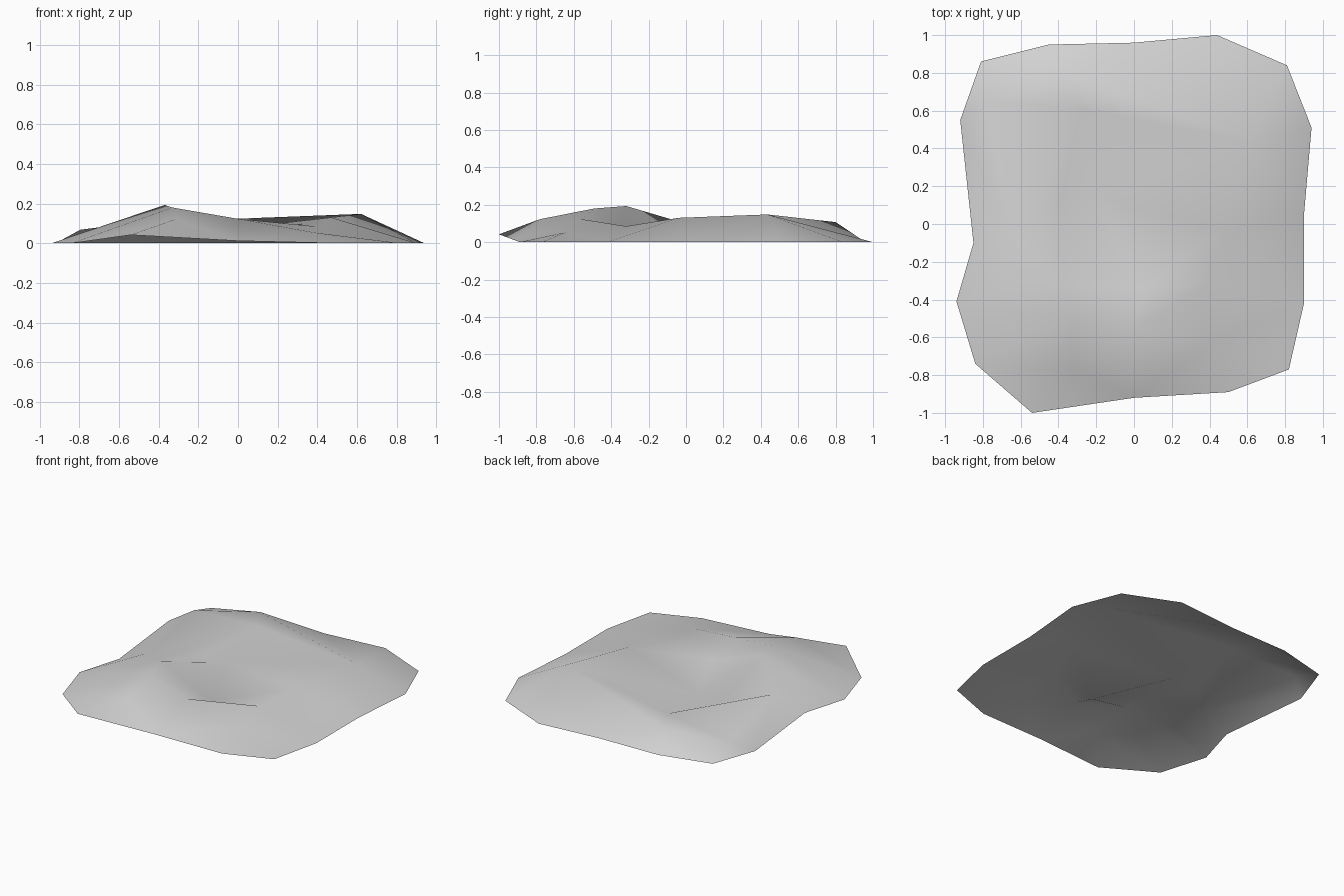
import bpy
import bmesh
from mathutils import Vector
from mathutils.geometry import delaunay_2d_cdt

if "Cube" in bpy.data.objects:
    bpy.data.objects.remove(bpy.data.objects["Cube"], do_unlink=True)

# Ground outline, counter-clockwise from the front left; the front lip lifts a little
outline = [
    (-.54, -1, .042), (0, -.92, .012), (.5, -.89, 0), (.82, -.77, 0),
    (.9, -.42, 0), (.9, .05, 0), (.94, .51, 0), (.81, .84, 0),
    (.44, 1, 0), (0, .96, 0), (-.45, .95, 0), (-.81, .86, 0),
    (-.92, .55, 0), (-.85, -.1, 0), (-.94, -.41, 0), (-.84, -.74, 0),
]

# Peaks, shoulders and hollows of the mound
relief = {
    "peak": (-.37, -.32, .193),
    "peak_front": (-.33, -.49, .18),
    "front_left": (-.31, -.78, .123),
    "front_mid": (0, -.56, .123),
    "front_right": (.39, -.64, .053),
    "dip_right": (.39, -.32, .085),
    "right_mid": (.47, -.04, .13),
    "right_back": (.62, .436, .148),
    "hollow_front": (.05, -.35, .035),
    "hollow_mid": (-.19, .15, .055),
    "hollow_left": (-.39, .14, .045),
    "ridge_back": (-.28, .61, .113),
    "back_left": (-.39, .8, .107),
    "left_back": (-.795, .65, .068),
    "left_mid": (-.64, -.07, .088),
}

# Ridge and valley lines that the surface must follow
creases = [
    ("peak", "peak_front"), ("peak", "left_mid"), ("peak", "hollow_mid"),
    ("left_mid", "ridge_back"), ("ridge_back", "right_back"),
    ("front_mid", "dip_right"), ("dip_right", "right_mid"),
    ("peak_front", "front_left"), ("ridge_back", "back_left"),
    ("peak_front", "hollow_front"), ("hollow_front", "hollow_mid"),
    ("back_left", "right_back"),
]

points = [Vector(p) for p in outline] + [Vector(p) for p in relief.values()]
n = len(outline)
index = {name: n + i for i, name in enumerate(relief)}
edges = [(i, (i + 1) % n) for i in range(n)]
edges += [(index[a], index[b]) for a, b in creases]

# Triangulate inside the outline only
flat, _, faces, source, _, _ = delaunay_2d_cdt(
    [p.to_2d() for p in points], edges, [list(range(n))], 1, 1e-5)

bm = bmesh.new()
verts = [bm.verts.new((p.x, p.y, points[s[0]].z))
         for p, s in zip(flat, source)]
for f in faces:
    bm.faces.new([verts[i] for i in f])
for f in bm.faces:
    f.normal_update()
    if f.normal.z < 0:
        f.normal_flip()
    f.smooth = True

mesh = bpy.data.meshes.new("ground_mound")
bm.to_mesh(mesh)
bm.free()
mound = bpy.data.objects.new("ground_mound", mesh)
bpy.context.collection.objects.link(mound)

# Plain grey surface
grey = bpy.data.materials.new("light_grey")
grey.use_nodes = True
colour = (.64, .64, .64, 1)
grey.diffuse_color = colour
grey.node_tree.nodes["Principled BSDF"].inputs["Base Color"].default_value = colour
mesh.materials.append(grey)
